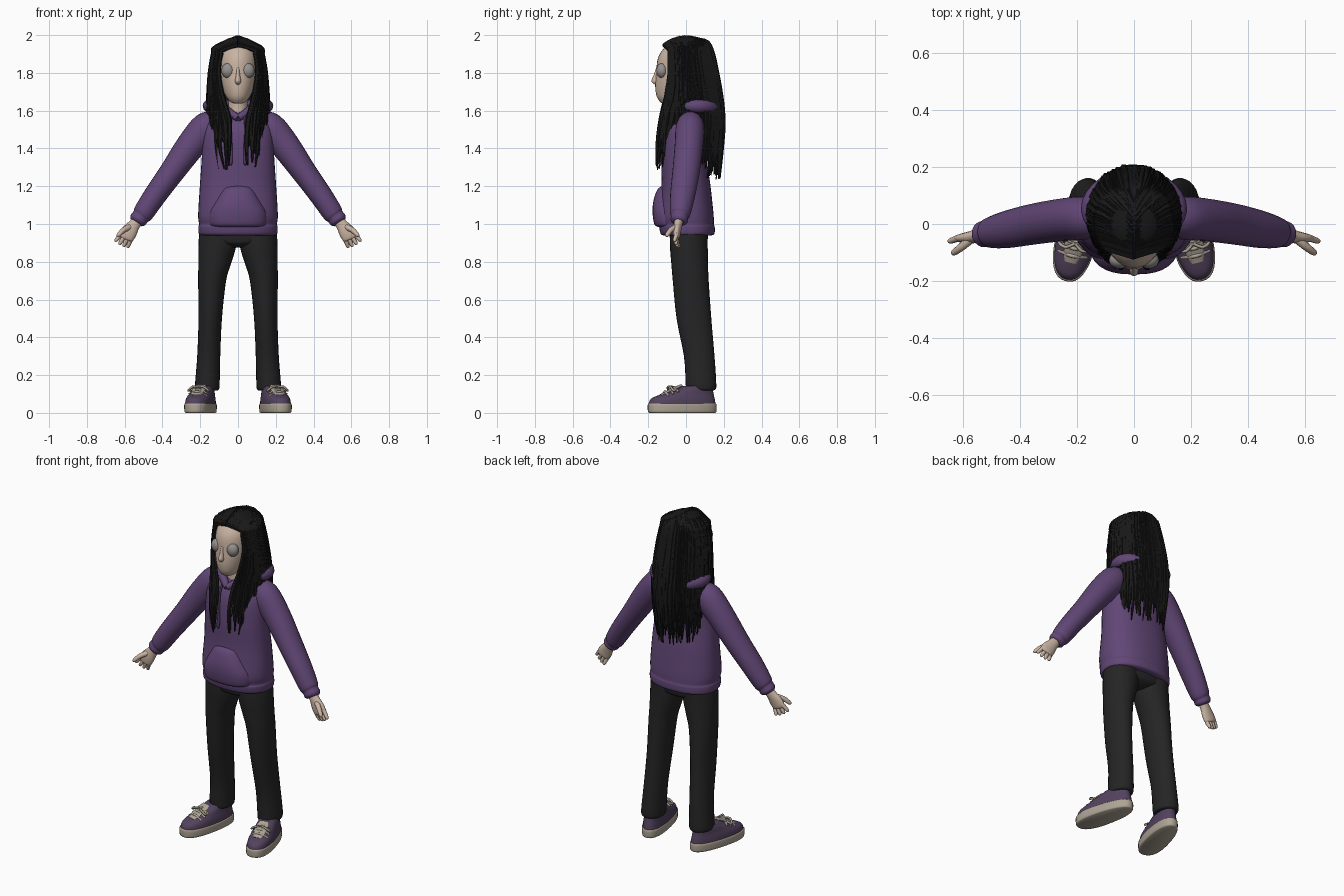
import bpy, bmesh, math, random
from mathutils import Vector, Matrix

random.seed(4)
cube = bpy.data.objects.get("Cube")
if cube:
    bpy.data.objects.remove(cube)


def material(name, r, g, b):
    m = bpy.data.materials.new(name)
    m.use_nodes = True
    m.diffuse_color = (r, g, b, 1)
    shader = m.node_tree.nodes["Principled BSDF"]
    shader.inputs["Base Color"].default_value = (r, g, b, 1)
    shader.inputs["Roughness"].default_value = 0.8
    return m


PURPLE = material("hoodie purple", .12, .062, .18)
STRING = material("cord purple", .08, .045, .12)
SKIN = material("skin", .58, .45, .36)
EYE = material("eye grey", .3, .28, .27)
HAIR = material("hair black", .009, .009, .009)
BLACK = material("trouser black", .018, .018, .018)
SHOE = material("shoe plum", .085, .055, .11)
CREAM = material("sole cream", .42, .37, .3)

X, Y, Z = Vector((1, 0, 0)), Vector((0, 1, 0)), Vector((0, 0, 1))


def smooth_path(stations, steps):
    """Catmull-Rom through stations of (x, y, z, half width, half depth)."""
    p = [Vector(s) for s in stations]
    p = [p[0]] + p + [p[-1]]
    out = []
    for a, b, c, d in zip(p, p[1:], p[2:], p[3:]):
        for k in range(steps):
            t = k / steps
            out.append((b * 2 + (c - a) * t + (a * 2 - b * 5 + c * 4 - d) * t ** 2
                        + (b * 3 - a - c * 3 + d) * t ** 3) * .5)
    return out + [p[-1]]


def add_loft(bm, stations, n=24, steps=4, ref=None, power=2, taper=0, s=1):
    """Rings are level when ref is None, otherwise square to the path."""
    path = smooth_path(stations, steps)
    mid = [Vector(v[:3]) for v in path]
    rings = []
    for i, v in enumerate(path):
        u, w = X, Y
        if ref:
            t = (mid[min(i + 1, len(mid) - 1)] - mid[max(i - 1, 0)]).normalized()
            u = ref.cross(t).normalized()
            w = t.cross(u)
        ring = []
        for k in range(n):
            a = math.tau * k / n
            c, d = [math.copysign(abs(f(a)) ** (2 / power), f(a)) for f in (math.cos, math.sin)]
            q = mid[i] + u * c * abs(v[3]) * (1 - taper * d) + w * d * abs(v[4])
            ring.append(bm.verts.new((q.x * s, q.y, q.z)))
        rings.append(ring)
    for r0, r1 in zip(rings, rings[1:]):
        for k in range(n):
            bm.faces.new((r0[k], r0[(k + 1) % n], r1[(k + 1) % n], r1[k]))
    bm.faces.new(rings[0][::-1])
    bm.faces.new(rings[-1])


def finish(name, bm, mat, matrix=None):
    bmesh.ops.recalc_face_normals(bm, faces=bm.faces[:])
    mesh = bpy.data.meshes.new(name)
    bm.to_mesh(mesh)
    bm.free()
    mesh.materials.append(mat)
    ob = bpy.data.objects.new(name, mesh)
    bpy.context.collection.objects.link(ob)
    if matrix:
        ob.matrix_world = matrix
    bpy.ops.object.select_all(action="DESELECT")
    ob.select_set(True)
    bpy.context.view_layer.objects.active = ob
    bpy.ops.object.shade_smooth_by_angle(angle=math.radians(50))
    return ob


def loft(name, mat, stations, matrix=None, **kw):
    bm = bmesh.new()
    add_loft(bm, stations, **kw)
    return finish(name, bm, mat, matrix)


def blob(name, mat, place, size):
    bm = bmesh.new()
    bmesh.ops.create_uvsphere(bm, u_segments=20, v_segments=12, radius=1,
                              matrix=Matrix.LocRotScale(place, None, size))
    return finish(name, bm, mat)


# Hoodie body with ribbed hem
loft("hoodie_body", PURPLE, [
    (0, .008, .94, .195, .13), (0, .008, .95, .208, .143), (0, .005, .985, .21, .147),
    (0, .005, 1, .206, .143), (0, 0, 1.05, .211, .146), (0, 0, 1.2, .202, .13),
    (0, -.01, 1.35, .192, .12), (0, -.005, 1.48, .186, .113), (0, .01, 1.55, .165, .1),
    (0, .02, 1.595, .13, .085), (0, .025, 1.615, .08, .06)], n=40, power=2.3)
loft("front_pocket", PURPLE, [
    (0, -.06, .985, .135, .09), (0, -.06, 1, .155, .108), (0, -.06, 1.06, .155, .117),
    (0, -.06, 1.12, .125, .113), (0, -.06, 1.18, .092, .093), (0, -.06, 1.2, .08, .07)],
    n=32, power=2.6)

# Hood folded round the neck
half = [(.045, -.075, 1.59, .022, .022), (.1, -.03, 1.62, .035, .032), (.145, .05, 1.625, .042, .038),
        (.1, .12, 1.62, .045, .042)]
loft("hood_collar", PURPLE, [(0, -.105, 1.56, .018, .018)] + half + [(0, .145, 1.61, .045, .042)]
     + [(-p[0],) + p[1:] for p in reversed(half)] + [(0, -.105, 1.56, .018, .018)], n=14, ref=Z)
blob("hood_back", PURPLE, (0, .105, 1.555), (.13, .06, .085))
for side, s in (("left", 1), ("right", -1)):
    loft(side + "_drawstring", STRING, [
        (.035, -.1, 1.575, .006, .006), (.04, -.122, 1.5, .006, .006), (.036, -.133, 1.4, .007, .007),
        (.038, -.137, 1.33, .009, .009), (.038, -.137, 1.31, .004, .004)], n=8, ref=Y, s=s)

# Neck, head and face
loft("neck", SKIN, [(0, -.005, 1.54, .065, .065), (0, -.01, 1.62, .052, .058), (0, -.01, 1.72, .05, .06)])
loft("head", SKIN, [
    (0, -.1, 1.637, .015, .02), (0, -.09, 1.645, .038, .045), (0, -.07, 1.675, .064, .085),
    (0, -.045, 1.73, .086, .118), (0, -.03, 1.8, .1, .128), (0, -.015, 1.88, .102, .133),
    (0, 0, 1.935, .085, .112), (0, 0, 1.97, .045, .06)], n=32)
loft("nose", SKIN, [
    (0, -.145, 1.83, .008, .012), (0, -.152, 1.79, .011, .019), (0, -.16, 1.755, .016, .024),
    (0, -.152, 1.735, .008, .008)], n=14)
for side, s in (("left", 1), ("right", -1)):
    blob(side + "_eye", EYE, (.052 * s, -.127, 1.812), (.036, .03, .04))

# Hair envelope: height, half width, centre y, half depth
ENVELOPE = [(2, .02, .01, .03), (1.98, .08, .01, .09), (1.93, .12, .005, .13), (1.85, .143, .01, .145),
            (1.7, .155, .03, .155), (1.55, .162, .035, .165), (1.4, .158, .02, .172), (1.2, .14, .01, .17)]


def hair_point(a, z):
    """Point at turn a from the front; front locks draw in below the chin."""
    for hi, lo in zip(ENVELOPE, ENVELOPE[1:]):
        if z >= lo[0]:
            break
    rx, cy, ry = (Vector(hi[1:]).lerp(Vector(lo[1:]), (hi[0] - z) / (hi[0] - lo[0])))
    front = max(0, min(1, (1.5 - a) / .7))
    drop = max(0, min(1, (1.8 - z) / .25))
    a -= .48 * front * drop
    return Vector((rx * math.sin(a), cy - ry * math.cos(a) - .012 * front * drop, z))


# Solid hair underneath the strands, opened at the face and shoulders
bm = bmesh.new()
add_loft(bm, [(0, c, z - .006, w - .01, d - .01) for z, w, c, d in ENVELOPE[:-1]], n=48)
doomed = []
for f in bm.faces:
    c = f.calc_center_median()
    turn = math.atan2(abs(c.x), .015 - c.y)
    if (c.z < 1.925 and turn < .85) or (c.z < 1.58 and turn < 2) or len(f.verts) > 4 and c.z < 1.5:
        doomed.append(f)
bmesh.ops.delete(bm, geom=doomed, context="FACES")
finish("hair_mass", bm, HAIR)

# Hanging strands from a centre parting
bm = bmesh.new()
COUNT = 80
for s in (1, -1):
    for i in range(COUNT):
        t = i / (COUNT - 1)
        a = .78 + (math.pi - .78) * t
        if a < 1.25:
            end = random.uniform(1.27, 1.45)
        elif a < 1.85:
            end = random.uniform(1.48, 1.6)
        else:
            end = random.uniform(1.23, 1.42)
        y = -.115 + .19 * t
        r = random.uniform(.009, .014)
        stations = [(0, y, 1.987 - 3 * y * y, r, r)]
        levels = [1.96 - .04 * (1 - t), 1.9, 1.8, 1.68]
        levels += [1.68 + (end - 1.68) * k / 3 for k in (1, 2, 3)]
        wave, phase = random.uniform(.02, .07), random.uniform(0, 6)
        for k, z in enumerate(levels):
            p = hair_point(min(a + wave * math.sin(phase + 2 * k) * k / 6, math.pi + .05), z)
            p *= 1 if k < 2 else random.uniform(.985, 1.0)
            p.z = z
            w = r * (.3 if k == 6 else .9 if k == 5 else 1.1)
            stations.append((*p, w, w))
        add_loft(bm, stations, n=6, steps=3, ref=Y, s=s)
finish("hair_strands", bm, HAIR)

# Hips
loft("trouser_hips", BLACK, [
    (0, .015, .875, .05, .05), (0, .015, .895, .15, .09), (0, .015, .92, .198, .1), (0, .015, .98, .198, .105)], n=32)

for side, s in (("left", 1), ("right", -1)):
    # Sleeve with cuff
    loft(side + "_sleeve", PURPLE, [
        (.11, .025, 1.55, .05, .05), (.165, .022, 1.515, .08, .075), (.25, .015, 1.415, .077, .075),
        (.35, 0, 1.275, .066, .072), (.44, -.018, 1.15, .06, .066), (.5, -.03, 1.06, .055, .055),
        (.515, -.033, 1.04, .047, .046), (.53, -.036, 1.02, .047, .046), (.538, -.038, 1.008, .036, .034)],
        ref=Y, s=s)

    # Hand: palm, four fingers and thumb
    bm = bmesh.new()
    add_loft(bm, [(.52, -.035, 1.035, .028, .024), (.55, -.042, .995, .032, .023),
                  (.575, -.048, .96, .042, .021), (.595, -.05, .93, .042, .017),
                  (.6, -.05, .92, .032, .01)], n=16, ref=Y, s=s)
    for k in range(4):
        base = Vector((.618 - .016 * k, -.05, .948 - .012 * k))
        tip = Vector((.651 - .022 * k, -.062 + .008 * k, .908 - .02 * k + .003 * k * k))
        pts = [base.lerp(tip, q) for q in (0, .5, .88, 1)]
        add_loft(bm, [(*p, w, w) for p, w in zip(pts, (.012, .011, .009, .004))], n=10, ref=Y, s=s)
    add_loft(bm, [(.57, -.05, .985, .016, .016), (.605, -.08, .968, .014, .014),
                  (.632, -.1, .942, .011, .011), (.638, -.105, .934, .004, .004)], n=10, ref=Y, s=s)
    finish(side + "_hand", bm, SKIN)

    # Trouser leg
    loft(side + "_trouser_leg", BLACK, [
        (.105, .015, .96, .1, .1), (.11, .015, .88, .1, .1), (.125, .02, .78, .085, .097),
        (.137, .025, .7, .074, .095), (.147, .042, .5, .062, .092), (.155, .07, .3, .061, .081),
        (.162, .079, .16, .065, .081), (.163, .079, .125, .062, .078), (.163, .079, .118, .05, .06)], s=s)

    # Shoe, turned outward
    turn = Matrix.Translation((.195 * s, -.02, 0)) @ Matrix.Rotation(.24 * s, 4, "Z")
    loft(side + "_shoe_sole", CREAM, [
        (0, 0, 0, .064, .178), (0, 0, .008, .07, .185), (0, 0, .042, .071, .186), (0, 0, .05, .067, .182)],
        matrix=turn, n=36, power=2.4, taper=.1)
    loft(side + "_shoe_upper", SHOE, [
        (0, 0, .045, .068, .181), (0, .004, .075, .065, .172), (0, .03, .1, .058, .14),
        (0, .065, .125, .052, .1), (0, .08, .142, .045, .078)],
        matrix=turn, n=36, power=2.3, taper=.1)
    loft(side + "_shoe_tongue", CREAM, [
        (0, -.118, .094, .022, .005), (0, -.075, .114, .034, .007), (0, -.035, .131, .036, .008),
        (0, -.005, .146, .028, .006)], matrix=turn, n=14, ref=Z)
    bm = bmesh.new()
    for y, z in ((-.095, .107), (-.068, .119), (-.042, .131)):
        add_loft(bm, [(-.05, y + .008, z - .02, .006, .006), (0, y, z + .006, .007, .007),
                      (.05, y + .008, z - .02, .006, .006)], n=8, ref=Y)
    for q in (1, -1):
        add_loft(bm, [(0, -.05, .138, .005, .005), (.03 * q, -.07, .138, .006, .006),
                      (.055 * q, -.06, .118, .006, .006), (.035 * q, -.045, .126, .006, .006),
                      (0, -.05, .138, .005, .005)], n=8, ref=Z)
    finish(side + "_shoe_laces", bm, CREAM, turn)
